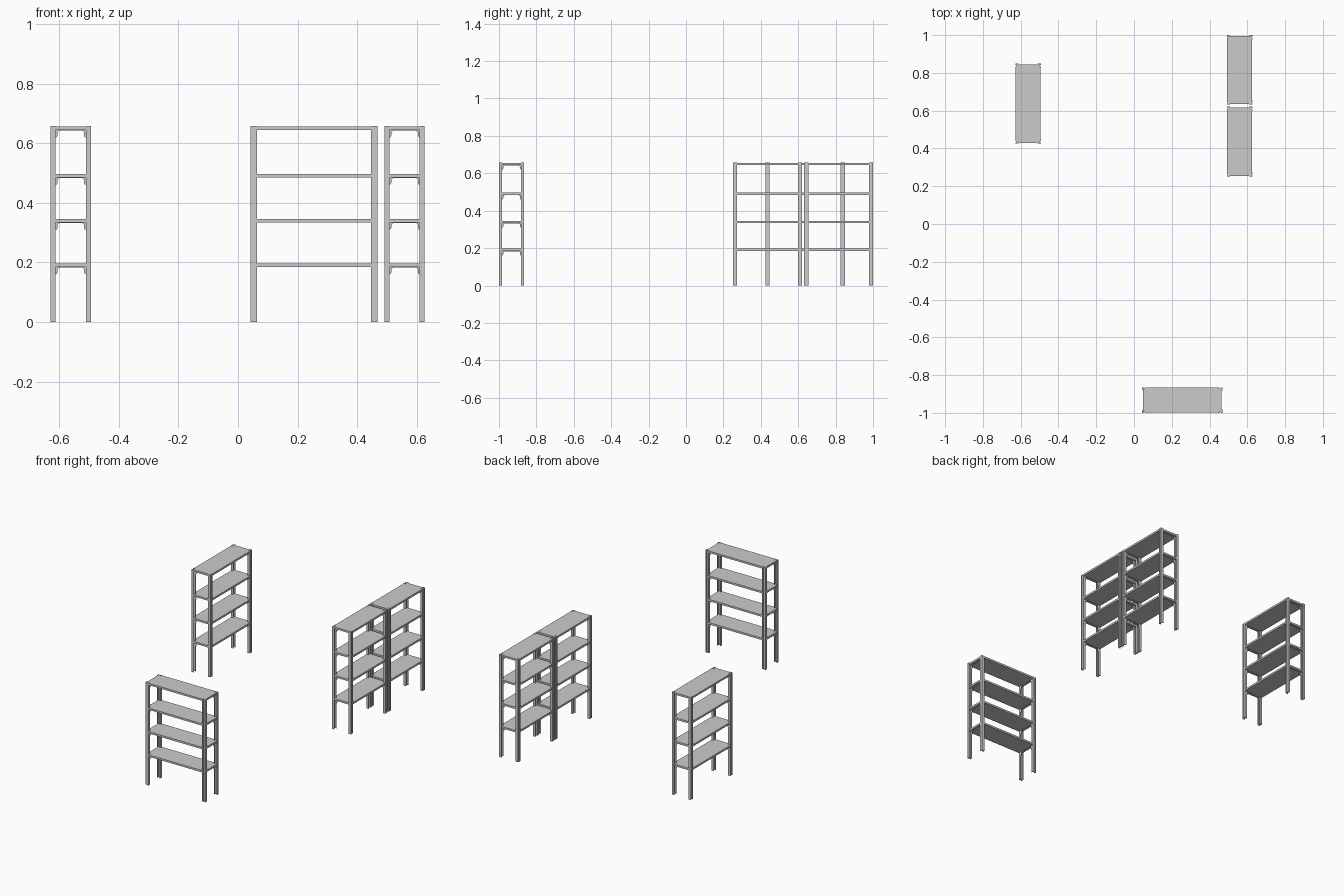
import bpy, bmesh
from mathutils import Matrix
from math import radians

if "Cube" in bpy.data.objects:
    bpy.data.objects.remove(bpy.data.objects["Cube"])

H, DEPTH = 0.657, 0.135          # rack height and depth
PW, PD, T = 0.022, 0.017, 0.003  # post width, post depth, sheet thickness
LEVELS = (0.197, 0.346, 0.497, 0.656)
SLAB = 0.012


def prism(bm, pts, to3d, shift):
    """Extrude a closed outline; to3d places 2D points in space."""
    a = [bm.verts.new(to3d(p)) for p in pts]
    face = bm.faces.new(a)
    out = bmesh.ops.extrude_face_region(bm, geom=[face])
    moved = [g for g in out["geom"] if isinstance(g, bmesh.types.BMVert)]
    bmesh.ops.translate(bm, verts=moved, vec=shift)


def finish(bm, name, place):
    bmesh.ops.recalc_face_normals(bm, faces=bm.faces)
    mesh = bpy.data.meshes.new(name)
    bm.to_mesh(mesh)
    bm.free()
    ob = bpy.data.objects.new(name, mesh)
    ob.matrix_world = place
    bpy.context.collection.objects.link(ob)


def rack(name, x, y, length, turned):
    place = Matrix.Translation((x, y, 0))
    if turned:
        place = place @ Matrix.Rotation(radians(90), 4, 'Z')
    hx, hy = length / 2, DEPTH / 2

    # four folded channel posts, grooved outside and open towards the inside
    g, gd = 0.007, 0.004
    section = [(0, PD), (0, 0), (g, 0), (g, gd), (PW - g, gd), (PW - g, 0),
               (PW, 0), (PW, PD), (PW - T, PD), (PW - T, gd + T),
               (T, gd + T), (T, PD)]
    bm = bmesh.new()
    for sx in (-1, 1):
        for sy in (-1, 1):
            prism(bm, section,
                  lambda p: (sx * (hx - p[0]), sy * (hy - p[1]), 0), (0, 0, H))
    finish(bm, name + "_posts", place)

    # shelf boards, narrowed at the ends to tuck into the posts
    a, b = hx - PW, hx - 0.004
    c, d = hy - 0.001, hy - 0.006
    board = [(-b, -d), (-a, -d), (-a, -c), (a, -c), (a, -d), (b, -d),
             (b, d), (a, d), (a, c), (-a, c), (-a, d), (-b, d)]
    bm = bmesh.new()
    for z in LEVELS:
        prism(bm, board, lambda p: (p[0], p[1], z - SLAB), (0, 0, SLAB))
    finish(bm, name + "_shelves", place)

    # end brackets: arched plates under each shelf end
    w = hy - PD + 0.002
    i = hy - PD - 0.006
    arch = [(-w, -0.002), (w, -0.002), (w, -0.036), (i + 0.003, -0.036),
            (i, -0.030), (i, -0.019), (i - 0.006, -0.014),
            (-i + 0.006, -0.014), (-i, -0.019), (-i, -0.030),
            (-i - 0.003, -0.036), (-w, -0.036)]
    bm = bmesh.new()
    for z in LEVELS:
        for s in (-1, 1):
            prism(bm, arch, lambda p: (s * (hx - PW + 0.001), p[0], z + p[1]),
                  (s * 0.003, 0, 0))
    finish(bm, name + "_end_brackets", place)


rack("left_rack", -0.561, 0.637, 0.424, True)
rack("right_back_rack", 0.559, 0.816, 0.368, True)
rack("right_front_rack", 0.559, 0.436, 0.370, True)
rack("front_rack", 0.255, -0.9325, 0.425, False)
